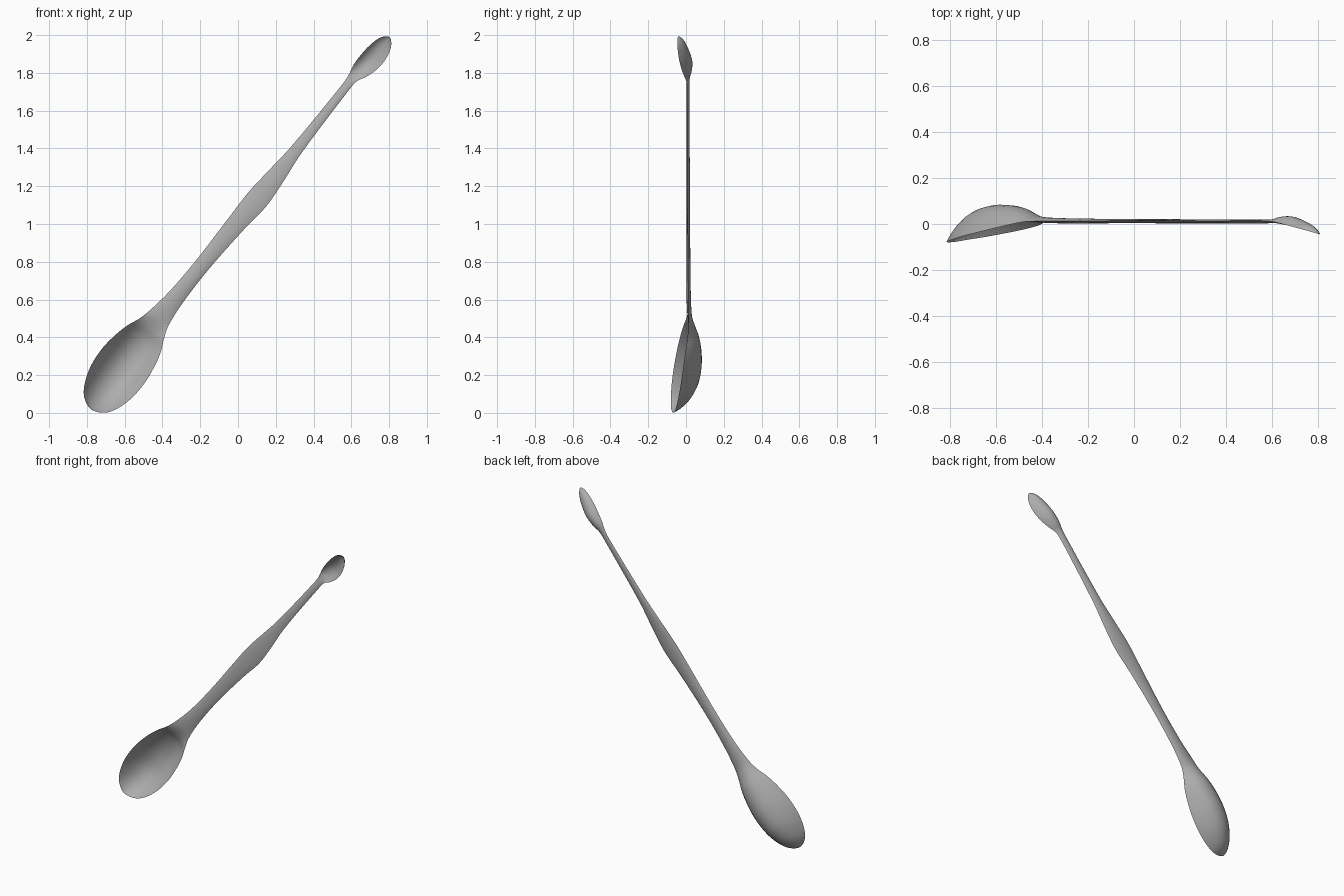
import bpy, bmesh, math
from mathutils import Vector

if "Cube" in bpy.data.objects:
    bpy.data.objects.remove(bpy.data.objects["Cube"])

# Stations along the spoon: distance, sideways shift, half width, rim y, front depth, back depth
KEYS = [
    (-1.252, .012, 0, -.078, 0, 0),             # large bowl
    (-1.225, .012, .065, -.073, .033, .041),
    (-1.17, .011, .106, -.066, .073, .083),
    (-1.08, .007, .136, -.053, .106, .114),
    (-.97, .003, .145, -.037, .11, .119),
    (-.87, 0, .134, -.022, .095, .104),
    (-.785, -.002, .113, -.008, .065, .079),
    (-.72, -.005, .085, .004, .025, .048),
    (-.65, -.01, .064, .012, -.002, .021),      # handle
    (-.5, -.01, .046, .013, -.010, .013),
    (-.28, -.01, .041, .012, -.009, .011),
    (.0, -.008, .051, .012, -.008, .010),
    (.17, -.003, .060, .012, -.008, .009),
    (.33, -.004, .048, .011, -.007, .009),
    (.5, -.008, .032, .010, -.006, .009),
    (.93, -.015, .023, .010, -.006, .008),
    (.985, -.016, .028, .007, .002, .013),
    (1.035, -.010, .046, 0, .022, .03),         # small bowl
    (1.1, -.003, .057, -.012, .037, .044),
    (1.17, 0, .056, -.025, .034, .040),
    (1.24, -.001, .037, -.037, .02, .025),
    (1.274, -.002, 0, -.043, 0, 0),
]
AXIS = Vector((.631, 0, .776))
SIDE = Vector((.776, 0, -.631))


def smooth_stations(keys, steps):
    """Catmull-Rom interpolation, with mirrored end keys for round tips."""
    def mirror(k):
        return (k[0], k[1], -k[2], k[3], -k[4], -k[5])
    k = [mirror(keys[1])] + keys + [mirror(keys[-2])]
    out = []
    for i in range(1, len(k) - 2):
        gaps = [max(1e-4, math.hypot(k[j + 1][0] - k[j][0], k[j + 1][2] - k[j][2]))
                for j in (i - 1, i, i + 1)]
        for n in range(steps):
            t = n / steps
            row = []
            for a, b, c, d in zip(k[i - 1], k[i], k[i + 1], k[i + 2]):
                # tangents scaled by spacing so uneven stations stay smooth
                m1 = (c - a) / (gaps[0] + gaps[1]) * gaps[1]
                m2 = (d - b) / (gaps[1] + gaps[2]) * gaps[1]
                row.append((2*t**3 - 3*t*t + 1)*b + (t**3 - 2*t*t + t)*m1
                           + (3*t*t - 2*t**3)*c + (t**3 - t*t)*m2)
            out.append(row)
    return out + [list(keys[-1])]


def build_spoon(name, rows, half=16):
    bm = bmesh.new()
    rings = []
    us = [-math.cos(math.pi * j / half) for j in range(half + 1)]
    section = [(u, 4) for u in us] + [(u, 5) for u in us[-2:0:-1]]
    for r in rows:
        ring = []
        roll = -.06 - .13 * r[0]        # slight twist along the length
        for u, side in section:
            y = r[3] + r[side] * (1 - abs(u) ** 2.2) + roll * r[2] * u
            p = Vector((0, 0, 1)) + AXIS * r[0] + SIDE * (r[1] + r[2] * u)
            ring.append(bm.verts.new((p.x, y, p.z)))
        rings.append(ring)
    n = len(section)
    for a, b in zip(rings, rings[1:]):
        for j in range(n):
            bm.faces.new((a[j], a[(j + 1) % n], b[(j + 1) % n], b[j]))
    bmesh.ops.remove_doubles(bm, verts=bm.verts, dist=1e-5)
    bmesh.ops.recalc_face_normals(bm, faces=bm.faces)
    mesh = bpy.data.meshes.new(name)
    bm.to_mesh(mesh)
    bm.free()
    ob = bpy.data.objects.new(name, mesh)
    bpy.context.collection.objects.link(ob)
    bpy.context.view_layer.objects.active = ob
    ob.select_set(True)
    bpy.ops.object.shade_smooth_by_angle(angle=math.radians(50))
    return ob


# One continuous body: large bowl, swelling handle, small bowl
spoon = build_spoon("double_ended_spoon", smooth_stations(KEYS, 6))

# Darker grey metal
steel = bpy.data.materials.new("dark_steel")
steel.diffuse_color = (.42, .42, .42, 1)
steel.use_nodes = True
steel.node_tree.nodes["Principled BSDF"].inputs["Base Color"].default_value = steel.diffuse_color
spoon.data.materials.append(steel)
